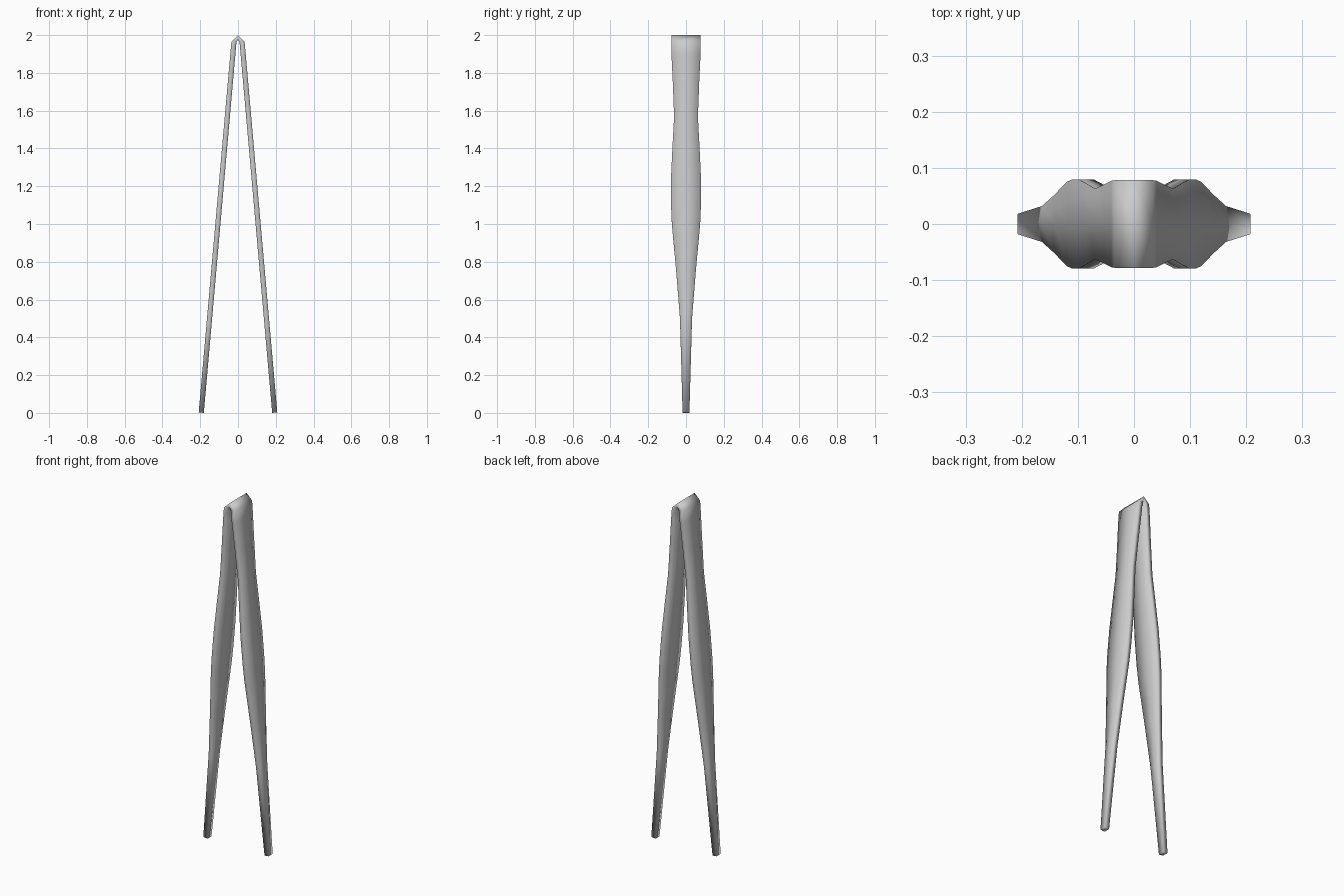
import bpy, bmesh

if "Cube" in bpy.data.objects:
    bpy.data.objects.remove(bpy.data.objects["Cube"])

# Blade half-width by height
WIDTHS = [(0, .018), (.5, .032), (.75, .052), (1.0, .075), (1.1, .079), (1.25, .079),
          (1.4, .072), (1.57, .063), (1.75, .070), (1.9, .077), (1.965, .078)]


def build_tweezers():
    # Stations along the folded strip: outer (x, z), inner (x, z), half-width
    arm = []
    for z, w in WIDTHS:
        t = z / 1.965
        outer = (.208 - .173 * t, z + .003 * (1 - t))
        inner = (.181 - .173 * t, z)
        arm.append((outer, inner, w))
    mirrored = [((-o[0], o[1]), (-i[0], i[1]), w) for o, i, w in reversed(arm)]
    stations = arm + [((0, 2.0), (0, 1.975), .078)] + mirrored

    # Loft a flat ring with a centre line through the stations
    bm = bmesh.new()
    rings = []
    for (ox, oz), (ix, iz), w in stations:
        rings.append([bm.verts.new(p) for p in (
            (ox, -w, oz), (ox, 0, oz), (ox, w, oz),
            (ix, w, iz), (ix, 0, iz), (ix, -w, iz))])
    for a, b in zip(rings, rings[1:]):
        for k in range(6):
            n = (k + 1) % 6
            bm.faces.new((a[k], a[n], b[n], b[k]))
    bm.faces.new(rings[0])
    bm.faces.new(rings[-1])
    bmesh.ops.recalc_face_normals(bm, faces=bm.faces)
    for f in bm.faces:
        f.smooth = True
    mesh = bpy.data.meshes.new("tweezer_arms")
    bm.to_mesh(mesh)
    bm.free()
    obj = bpy.data.objects.new("tweezer_arms", mesh)
    bpy.context.collection.objects.link(obj)


build_tweezers()
